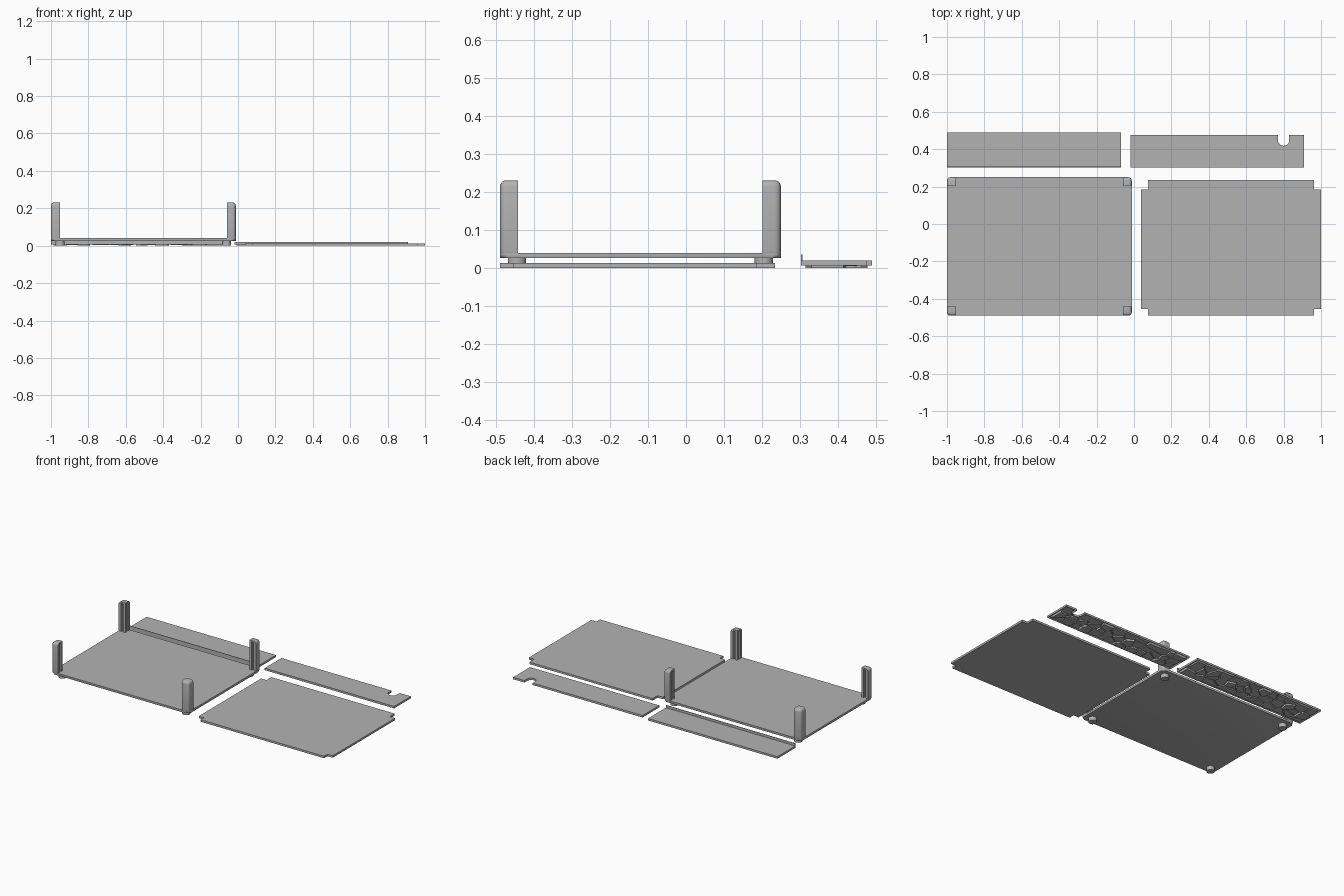
import bpy, bmesh, math, random
from mathutils import Vector

if "Cube" in bpy.data.objects:
    bpy.data.objects.remove(bpy.data.objects["Cube"])

random.seed(4)
grey = bpy.data.materials.new("light_grey")
grey.diffuse_color = (0.45, 0.45, 0.45, 1)
grey.use_nodes = True
grey.node_tree.nodes["Principled BSDF"].inputs["Base Color"].default_value = grey.diffuse_color


def finish(name, bm):
    bmesh.ops.recalc_face_normals(bm, faces=bm.faces)
    me = bpy.data.meshes.new(name)
    bm.to_mesh(me)
    bm.free()
    me.materials.append(grey)
    ob = bpy.data.objects.new(name, me)
    bpy.context.collection.objects.link(ob)
    return ob


def smooth(ob):
    bpy.context.view_layer.objects.active = ob
    ob.select_set(True)
    bpy.ops.object.shade_smooth_by_angle(angle=math.radians(35))
    ob.select_set(False)


def add_prism(bm, pts, z0, z1):
    """Extrude an outline; returns the bottom face."""
    low = [bm.verts.new((x, y, z0)) for x, y in pts]
    top = [bm.verts.new((x, y, z1)) for x, y in pts]
    bottom = bm.faces.new(low[::-1])
    bm.faces.new(top)
    n = len(pts)
    for i in range(n):
        j = (i + 1) % n
        bm.faces.new((low[i], low[j], top[j], top[i]))
    return bottom


def rect(x0, x1, y0, y1):
    return [(x0, y0), (x1, y0), (x1, y1), (x0, y1)]


def arc(cx, cy, r, a0, a1, n=6):
    return [(cx + r * math.cos(math.radians(a0 + (a1 - a0) * i / n)),
             cy + r * math.sin(math.radians(a0 + (a1 - a0) * i / n))) for i in range(n + 1)]


# Tray floor: rounded corners and a softened lower edge
X0, X1, Y0, Y1 = -1.0, -0.012, -0.49, 0.25
R = 0.02
outline = (arc(X0 + R, Y0 + R, R, 180, 270) + arc(X1 - R, Y0 + R, R, 270, 360)
           + arc(X1 - R, Y1 - R, R, 0, 90) + arc(X0 + R, Y1 - R, R, 90, 180))
bm = bmesh.new()
bottom = add_prism(bm, outline, 0.026, 0.04)
bmesh.ops.bevel(bm, geom=list(bottom.edges), offset=0.009, segments=4,
                profile=0.5, affect='EDGES')
smooth(finish("tray_floor", bm))

# Corner posts with two panel grooves, and round feet
W, DEPTH = 0.048, 0.018
cx, cy = (X0 + X1) / 2, (Y0 + Y1) / 2
for sx in (-1, 1):
    for sy in (-1, 1):
        ox, oy = (X0 if sx < 0 else X1), (Y0 if sy < 0 else Y1)
        side = ("left" if sx < 0 else "right") + ("_front" if sy < 0 else "_back")

        def inward(a0, a1, b0, b1):
            return rect(*sorted((ox - sx * a0, ox - sx * a1)),
                        *sorted((oy - sy * b0, oy - sy * b1)))

        bm = bmesh.new()
        add_prism(bm, inward(0, W, 0, W), 0.027, 0.231)
        outer = []
        for e in bm.edges:
            m = (e.verts[0].co + e.verts[1].co) / 2
            if (abs(m.x - ox) < 1e-4) + (abs(m.y - oy) < 1e-4) and (
                    m.z < 0.03 or m.z > 0.22 or
                    (abs(m.x - ox) < 1e-4 and abs(m.y - oy) < 1e-4)):
                outer.append(e)
        bmesh.ops.bevel(bm, geom=outer, offset=0.017, segments=5,
                        profile=0.5, affect='EDGES')
        post = finish("post_" + side, bm)

        bm = bmesh.new()
        add_prism(bm, inward(W - DEPTH, W + 0.01, 0.018, 0.032), 0.04, 0.222)
        add_prism(bm, inward(0.018, 0.032, W - DEPTH, W + 0.01), 0.04, 0.222)
        cutter = finish("groove_cutter_" + side, bm)
        cutter.hide_render = True
        cutter.hide_viewport = True
        mod = post.modifiers.new("grooves", 'BOOLEAN')
        mod.operation, mod.solver, mod.object = 'DIFFERENCE', 'EXACT', cutter
        smooth(post)

        bm = bmesh.new()
        add_prism(bm, arc(cx + sx * 0.445, cy + sy * 0.325, 0.024, 0, 348.75, 31), 0, 0.028)
        smooth(finish("foot_" + side, bm))

# Flat lid with notched corners
lx0, lx1, ly0, ly1 = 0.037, 1.0, -0.49, 0.235
nx, ny = 0.038, 0.05
lid = [(lx0 + nx, ly0), (lx1 - nx, ly0), (lx1 - nx, ly0 + 0.035), (lx1, ly0 + 0.035),
       (lx1, ly1 - ny), (lx1 - nx, ly1 - ny), (lx1 - nx, ly1), (lx0 + nx, ly1),
       (lx0 + nx, ly1 - ny), (lx0, ly1 - ny), (lx0, ly0 + 0.035), (lx0 + nx, ly0 + 0.035)]
bm = bmesh.new()
add_prism(bm, lid, 0, 0.013)
finish("lid", bm)


def clip(poly, p, n):
    """Keep the part of a polygon behind the line through p with normal n."""
    out = []
    for i, a in enumerate(poly):
        b = poly[(i + 1) % len(poly)]
        da, db = (a - p).dot(n), (b - p).dot(n)
        if da <= 0:
            out.append(a)
        if da * db < 0:
            out.append(a + (b - a) * (da / (da - db)))
    return out


def stones(name, x0, x1, y0, y1, cut=None):
    """Irregular cell pattern on the underside of a panel."""
    nx, ny = 13, 3
    seeds = [Vector((x0 + (i + random.uniform(0.1, 0.9)) * (x1 - x0) / nx,
                     y0 + (j + random.uniform(0.1, 0.9)) * (y1 - y0) / ny))
             for i in range(nx) for j in range(ny)]
    bm = bmesh.new()
    for s in seeds:
        poly = [Vector(c) for c in rect(x0, x1, y0, y1)]
        for o in seeds:
            if o is not s and poly:
                n = (o - s).normalized()
                poly = clip(poly, (s + o) / 2 - n * 0.003, n)
        if len(poly) < 3:
            continue
        if cut and any(cut[0] < v.x < cut[1] and v.y > cut[2] for v in poly + [s]):
            poly = clip(poly, Vector((0, cut[2])), Vector((0, 1)))
            if len(poly) < 3:
                continue
        add_prism(bm, poly, random.choice((0.0, 0.004, 0.006, 0.008)), 0.0145)
    finish(name, bm)


def panel(name, pts):
    """Thin panel with a raised rim below."""
    bm = bmesh.new()
    bottom = add_prism(bm, pts, 0.007, 0.02)
    bmesh.ops.recalc_face_normals(bm, faces=bm.faces)
    bmesh.ops.inset_region(bm, faces=[bottom], thickness=0.008, use_even_offset=True)
    for v in bottom.verts:
        v.co.z = 0.014
    return finish(name, bm)


# Left wall panel with an upright lip
panel("wall_panel", rect(-1.0, -0.07, 0.303, 0.49))
stones("wall_panel_pattern", -0.987, -0.083, 0.315, 0.478)
bm = bmesh.new()
add_prism(bm, rect(-1.0, -0.07, 0.303, 0.3065), 0.018, 0.036)
finish("wall_panel_lip", bm)

# Right wall panel with a U-shaped cable notch
notch = arc(0.80, 0.448, 0.03, 0, -180, 12)
panel("notched_panel", [(-0.02, 0.303), (0.91, 0.303), (0.91, 0.475), (0.83, 0.475)]
      + notch + [(0.77, 0.475), (-0.02, 0.475)])
stones("notched_panel_pattern", -0.007, 0.897, 0.315, 0.463, (0.755, 0.845, 0.405))
